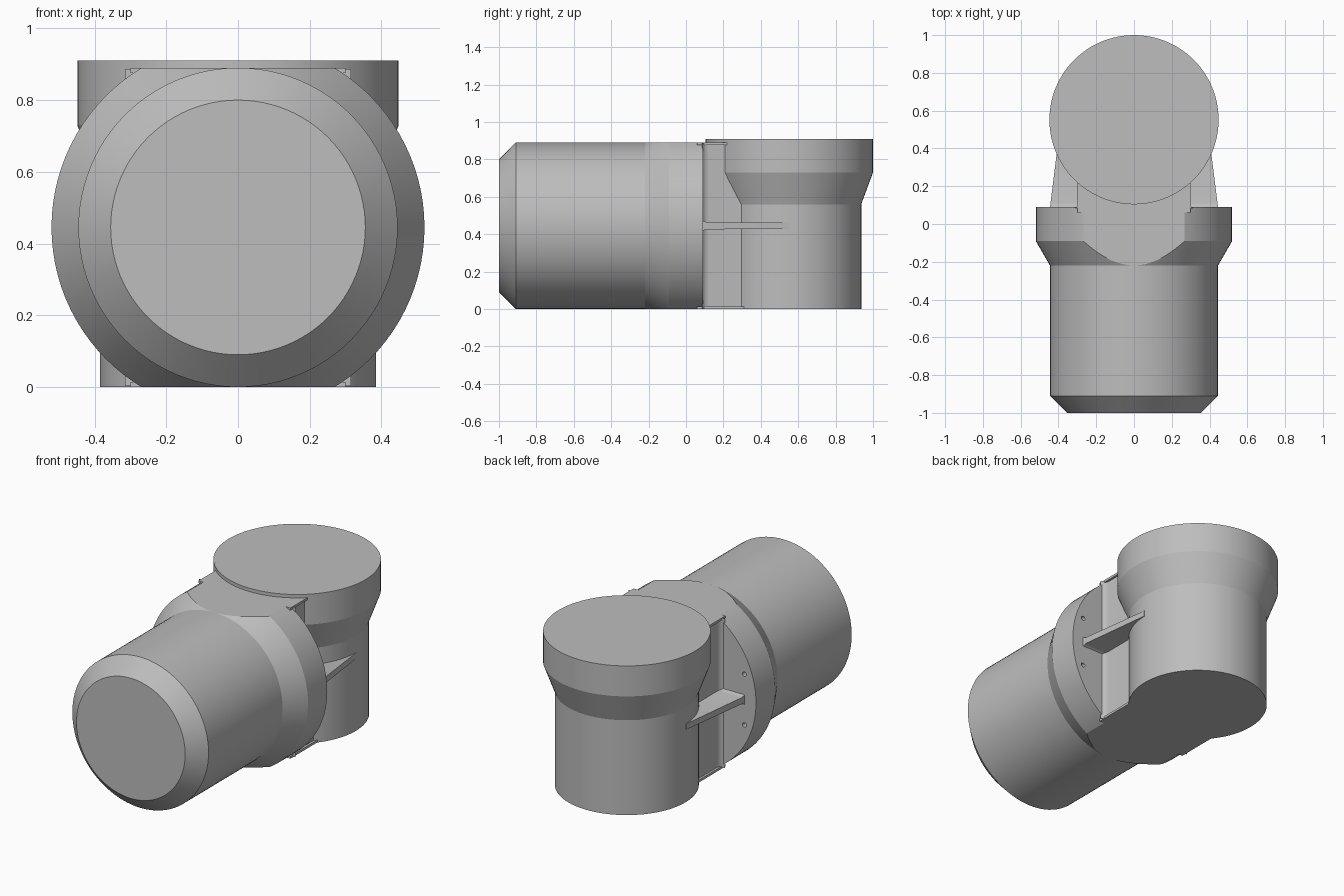
import bpy, bmesh, math
from mathutils import Vector, Matrix

if "Cube" in bpy.data.objects:
    bpy.data.objects.remove(bpy.data.objects["Cube"])

SEG = 96
MID = 0.445          # height of the horizontal axis
BODY_Y = 0.552       # position of the vertical axis

grey = bpy.data.materials.new("plain grey")
grey.diffuse_color = (0.51, 0.51, 0.51, 1)
grey.use_nodes = True
grey.node_tree.nodes["Principled BSDF"].inputs["Base Color"].default_value = grey.diffuse_color


def finish(name, bm):
    bmesh.ops.recalc_face_normals(bm, faces=bm.faces[:])
    me = bpy.data.meshes.new(name)
    bm.to_mesh(me)
    bm.free()
    me.materials.append(grey)
    ob = bpy.data.objects.new(name, me)
    bpy.context.collection.objects.link(ob)
    return ob


def smooth(ob, angle=18):
    bpy.ops.object.select_all(action='DESELECT')
    ob.select_set(True)
    bpy.context.view_layer.objects.active = ob
    bpy.ops.object.shade_smooth_by_angle(angle=math.radians(angle))


def lathe(profile, matrix, seg=SEG):
    """Closed solid of revolution from (radius, height) pairs."""
    bm = bmesh.new()
    rings = []
    for r, h in profile:
        rings.append([bm.verts.new((r * math.cos(2 * math.pi * i / seg),
                                    r * math.sin(2 * math.pi * i / seg), h))
                      for i in range(seg)])
    for a, b in zip(rings, rings[1:]):
        for i in range(seg):
            j = (i + 1) % seg
            bm.faces.new((a[i], a[j], b[j], b[i]))
    bm.faces.new(rings[0][::-1])
    bm.faces.new(rings[-1])
    bm.transform(matrix)
    return bm


def loft(name, sections):
    """Rectangular sections (y, half width, z low, z high) joined along y."""
    bm = bmesh.new()
    rings = [[bm.verts.new(c) for c in ((-w, y, a), (w, y, a), (w, y, b), (-w, y, b))]
             for y, w, a, b in sections]
    for p, q in zip(rings, rings[1:]):
        for i in range(4):
            j = (i + 1) % 4
            bm.faces.new((p[i], p[j], q[j], q[i]))
    bm.faces.new(rings[0][::-1])
    bm.faces.new(rings[-1])
    return finish(name, bm)


along_y = Matrix.Translation((0, 0, MID)) @ Matrix.Rotation(-math.pi / 2, 4, 'X')

# Horizontal barrel with chamfered nose
smooth(finish("barrel", lathe(
    [(0.355, -1.0), (MID, -0.91), (MID, 0.05)], along_y)))

# Flange collar, trimmed flat at top and bottom
bm = lathe([(0.435, -0.237), (0.52, -0.09), (0.52, 0.09)], along_y)
for z, n in ((0.0, -1), (2 * MID, 1)):
    cut = bmesh.ops.bisect_plane(bm, geom=bm.verts[:] + bm.edges[:] + bm.faces[:],
                                 plane_co=Vector((0, 0, z)), plane_no=Vector((0, 0, n)),
                                 clear_outer=True)
    edges = [e for e in cut["geom_cut"] if isinstance(e, bmesh.types.BMEdge)]
    bmesh.ops.holes_fill(bm, edges=edges, sides=0)
flange = finish("flange_collar", bm)

# Small holes in the back of the flange, on both sides of each rib
for sx in (-1, 1):
    for sz in (-1, 1):
        cutter = finish("hole_cutter", lathe(
            [(0.013, 0.03), (0.013, 0.13)],
            Matrix.Translation((sx * 0.445, 0, sz * 0.15)) @ along_y, 16))
        cutter.hide_render = True
        mod = flange.modifiers.new("hole", 'BOOLEAN')
        mod.object = cutter
        mod.operation = 'DIFFERENCE'
        mod.solver = 'EXACT'
        bpy.context.view_layer.objects.active = flange
        bpy.ops.object.modifier_apply(modifier=mod.name)
        bpy.data.objects.remove(cutter)
smooth(flange)

# Vertical body widening to the top socket
smooth(finish("vertical_body", lathe(
    [(0.385, 0), (0.385, 0.56), (0.448, 0.73), (0.448, 0.91)],
    Matrix.Translation((0, BODY_Y, 0)))))

# Neck block with fillets where it meets the flange
smooth(loft("neck_block", [(y, w, 0.003, 2 * MID - 0.003) for y, w in
                           ((0.085, 0.315), (0.093, 0.302), (0.105, 0.292),
                            (0.122, 0.287), (0.5, 0.287))]), 35)

# Thin lips along the top and bottom of the neck
for name, z in (("neck_top_lip", 2 * MID - 0.014), ("neck_bottom_lip", 0)):
    loft(name, [(0.06, 0.3, z, z + 0.014), (0.45, 0.3, z, z + 0.014)])

# Side ribs, one tapered plate passing through the neck
smooth(loft("side_ribs", [(y, w, MID - t, MID + t) for y, w, t in
                          ((0.085, 0.446, 0.032), (0.095, 0.444, 0.024),
                           (0.112, 0.442, 0.019), (0.55, 0.387, 0.017))]), 35)
